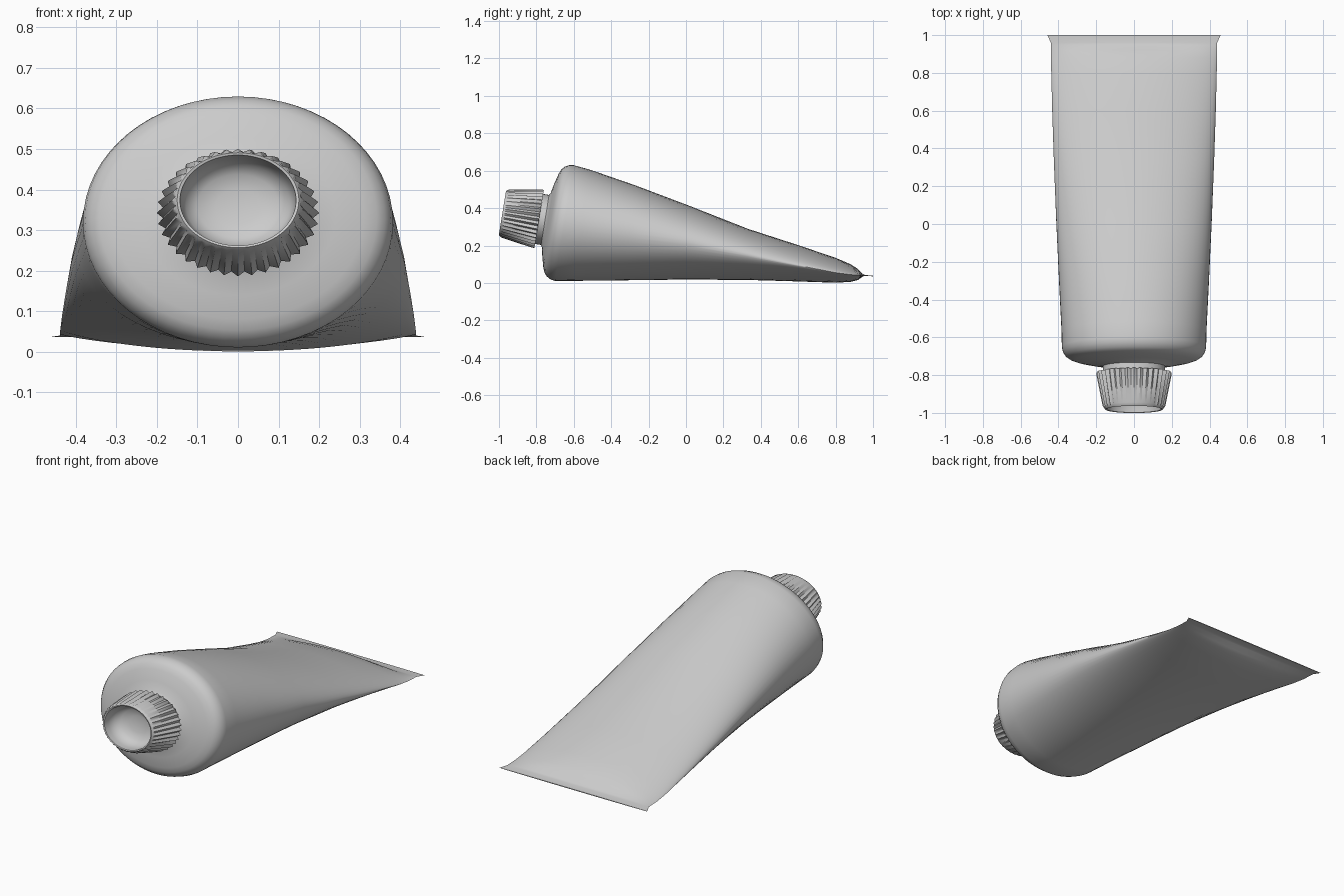
import bpy, bmesh, math

if "Cube" in bpy.data.objects:
    bpy.data.objects.remove(bpy.data.objects["Cube"])

grey = bpy.data.materials.new("light grey")
grey.diffuse_color = (0.6, 0.6, 0.6, 1)
grey.use_nodes = True
grey.node_tree.nodes["Principled BSDF"].inputs["Base Color"].default_value = grey.diffuse_color

LEAN = math.radians(9.2)          # the nozzle axis points slightly upward
CY, CZ = -0.65, 0.32              # middle of the shoulder ring


def axis_ring(s, r, n, squash, groove=0.0):
    """Squashed ring at distance s along the leaning nozzle axis."""
    cy, cz = CY - s * math.cos(LEAN), CZ + s * math.sin(LEAN)
    ring = []
    for i in range(n):
        a = 2 * math.pi * i / n
        rr = r - (groove if i % 2 else 0)
        h = rr * squash * math.sin(a)
        ring.append((rr * math.cos(a), cy + h * math.sin(LEAN), cz + h * math.cos(LEAN)))
    return ring


def body_ring(y, z, half_w, up, down, tilt, power, n):
    """Tube cross-section, going from an oval to a sharp-sided lens."""
    ring = []
    for i in range(n):
        a = 2 * math.pi * i / n
        sn = math.sin(a)
        h = math.copysign(abs(sn) ** power, sn) * (up if sn > 0 else down)
        ring.append((half_w * math.cos(a), y + h * tilt, z + h))
    return ring


def loft(name, rings, angle):
    bm = bmesh.new()
    loops = [[bm.verts.new(p) for p in r] for r in rings]
    n = len(loops[0])
    for a, b in zip(loops, loops[1:]):
        for i in range(n):
            j = (i + 1) % n
            bm.faces.new((a[i], a[j], b[j], b[i]))
    bm.faces.new(loops[0])
    bm.faces.new(loops[-1])
    bmesh.ops.recalc_face_normals(bm, faces=bm.faces)
    me = bpy.data.meshes.new(name)
    bm.to_mesh(me)
    bm.free()
    me.materials.append(grey)
    ob = bpy.data.objects.new(name, me)
    bpy.context.collection.objects.link(ob)
    bpy.ops.object.select_all(action='DESELECT')
    ob.select_set(True)
    bpy.context.view_layer.objects.active = ob
    bpy.ops.object.shade_smooth_by_angle(angle=math.radians(angle))
    return ob


# Tube: neck, rounded shoulder, then flattening to the crimped end
N = 64
neck_and_shoulder = [(0.17, 0.165), (0.105, 0.165), (0.098, 0.18), (0.088, 0.24),
                     (0.073, 0.31), (0.062, 0.342), (0.048, 0.362), (0.025, 0.377), (0, 0.382)]
rings = [axis_ring(s, r, N, 0.82) for s, r in neck_and_shoulder]
sections = [  # y, z of side, half width, up, down, tilt, power
    (-0.56, 0.306, 0.384, 0.300, 0.295, 0.15, 1.0),
    (-0.30, 0.267, 0.397, 0.255, 0.253, 0.11, 1.0),
    (0.00, 0.218, 0.411, 0.196, 0.200, 0.07, 1.05),
    (0.33, 0.150, 0.424, 0.138, 0.134, 0.03, 1.15),
    (0.60, 0.094, 0.433, 0.108, 0.086, 0, 1.3),
    (0.80, 0.055, 0.438, 0.079, 0.054, 0, 1.5),
    (0.88, 0.044, 0.439, 0.056, 0.038, 0, 1.6),
    (0.92, 0.042, 0.439, 0.032, 0.026, 0, 1.7),
    (0.947, 0.041, 0.439, 0.006, 0.006, 0, 1.0),
    (0.96, 0.040, 0.440, 0.002, 0.002, 0, 1.0),
    (1.00, 0.037, 0.459, 0.002, 0.002, 0, 1.0)]
rings += [body_ring(*s, N) for s in sections]
loft("tube_body", rings, 40)

# Cap: tapered and fluted, with a hollow front
cap_profile = [  # distance, radius, groove depth
    (0.137, 0.150, 0), (0.137, 0.200, 0.015), (0.155, 0.198, 0.015),
    (0.318, 0.166, 0.010), (0.330, 0.157, 0.003), (0.336, 0.150, 0), (0.334, 0.143, 0),
    (0.300, 0.140, 0), (0.265, 0.128, 0), (0.245, 0.100, 0), (0.235, 0.055, 0), (0.233, 0.01, 0)]
loft("fluted_cap", [axis_ring(s, r, 72, 0.79, g) for s, r, g in cap_profile], 50)
